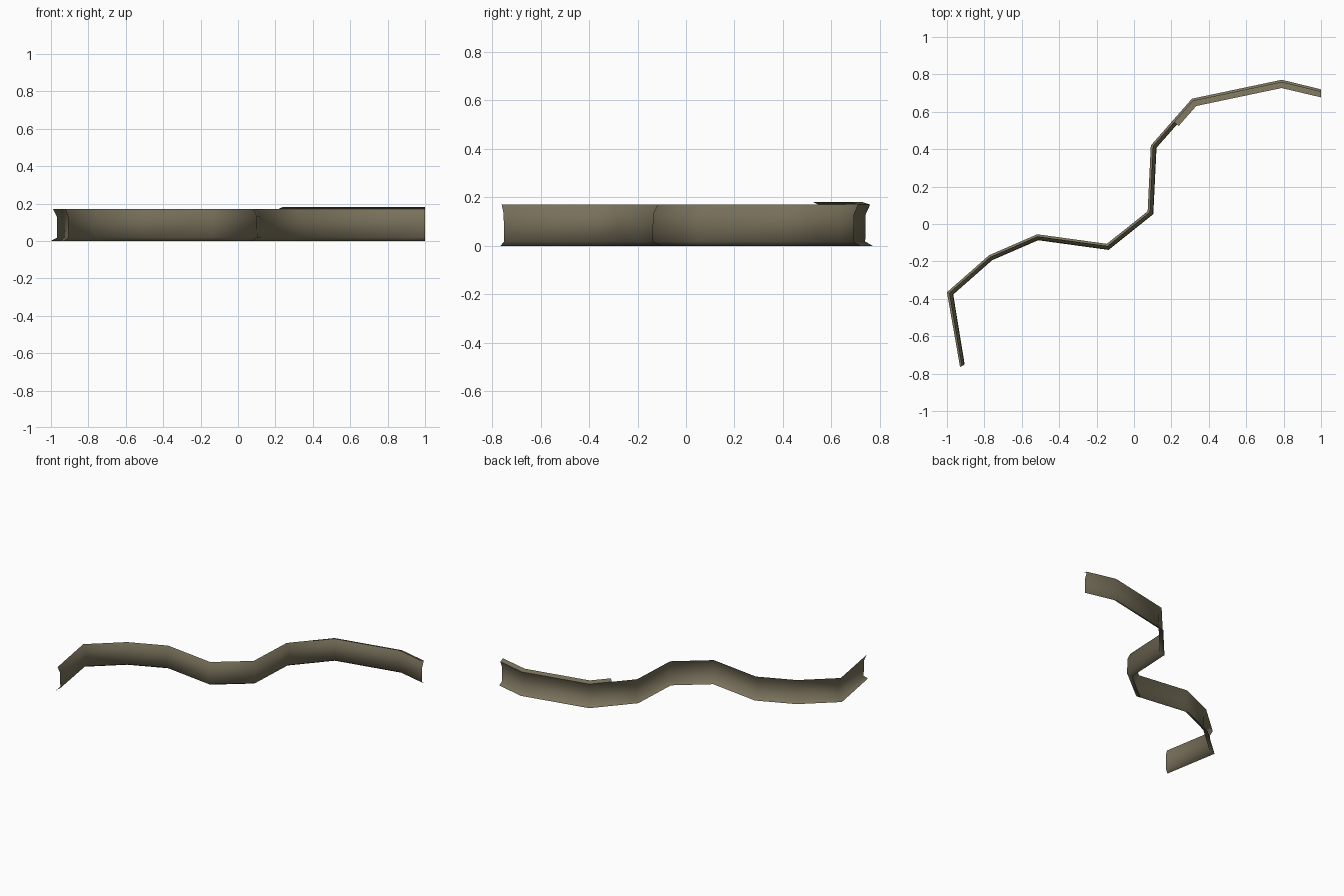
import bpy, bmesh
from mathutils import Vector

if "Cube" in bpy.data.objects:
    bpy.data.objects.remove(bpy.data.objects["Cube"])

# Outer foot line of the winding wall, seen from above
PATH = [Vector(p) for p in [(-0.93, -0.765), (-1.0, -0.365), (-0.775, -0.167), (-0.517, -0.055),
        (-0.145, -0.106), (0.073, 0.068), (0.09, 0.42), (0.31, 0.67), (0.79, 0.771), (1.0, 0.72)]]

mat = bpy.data.materials.new("grey brown earth")
mat.diffuse_color = (0.19, 0.165, 0.105, 1)
mat.use_nodes = True
mat.node_tree.nodes["Principled BSDF"].inputs["Base Color"].default_value = mat.diffuse_color


def miter(path, i):
    """Right-hand offset vector of unit width at a path point."""
    def normal(a, b):
        d = (b - a).normalized()
        return Vector((d.y, -d.x))
    if i == 0:
        return Vector((0.8, 0.45))
    if i == len(path) - 1:
        return Vector((0, -1))
    n1, n2 = normal(path[i - 1], path[i]), normal(path[i], path[i + 1])
    m = (n1 + n2).normalized()
    return m / m.dot(n1)


def sweep(name, path, profile, start=0):
    """Sweep an open (offset, height) profile along the path as a thin sheet."""
    bm = bmesh.new()
    rows = []
    for i in range(start, len(path)):
        m = miter(path, i)
        rows.append([bm.verts.new((path[i].x + m.x * o, path[i].y + m.y * o, z)) for o, z in profile])
    for a, b in zip(rows, rows[1:]):
        for j in range(len(profile) - 1):
            bm.faces.new((a[j], b[j], b[j + 1], a[j + 1]))
    for f in bm.faces:
        f.smooth = True
    me = bpy.data.meshes.new(name)
    bm.to_mesh(me)
    bm.free()
    me.materials.append(mat)
    ob = bpy.data.objects.new(name, me)
    bpy.context.collection.objects.link(ob)
    return ob


# Wall: flared foot, upright face, flared top
sweep("winding_wall", PATH, [(0, 0), (0.031, 0.018), (0.029, 0.13), (0.011, 0.17)])

# Top ledge over the right-hand end, starting midway along a segment
ledge_path = PATH[:7] + [PATH[6].lerp(PATH[7], 0.53)] + PATH[7:]
sweep("top_ledge", ledge_path, [(0.011, 0.17), (0.043, 0.181)], start=7)
